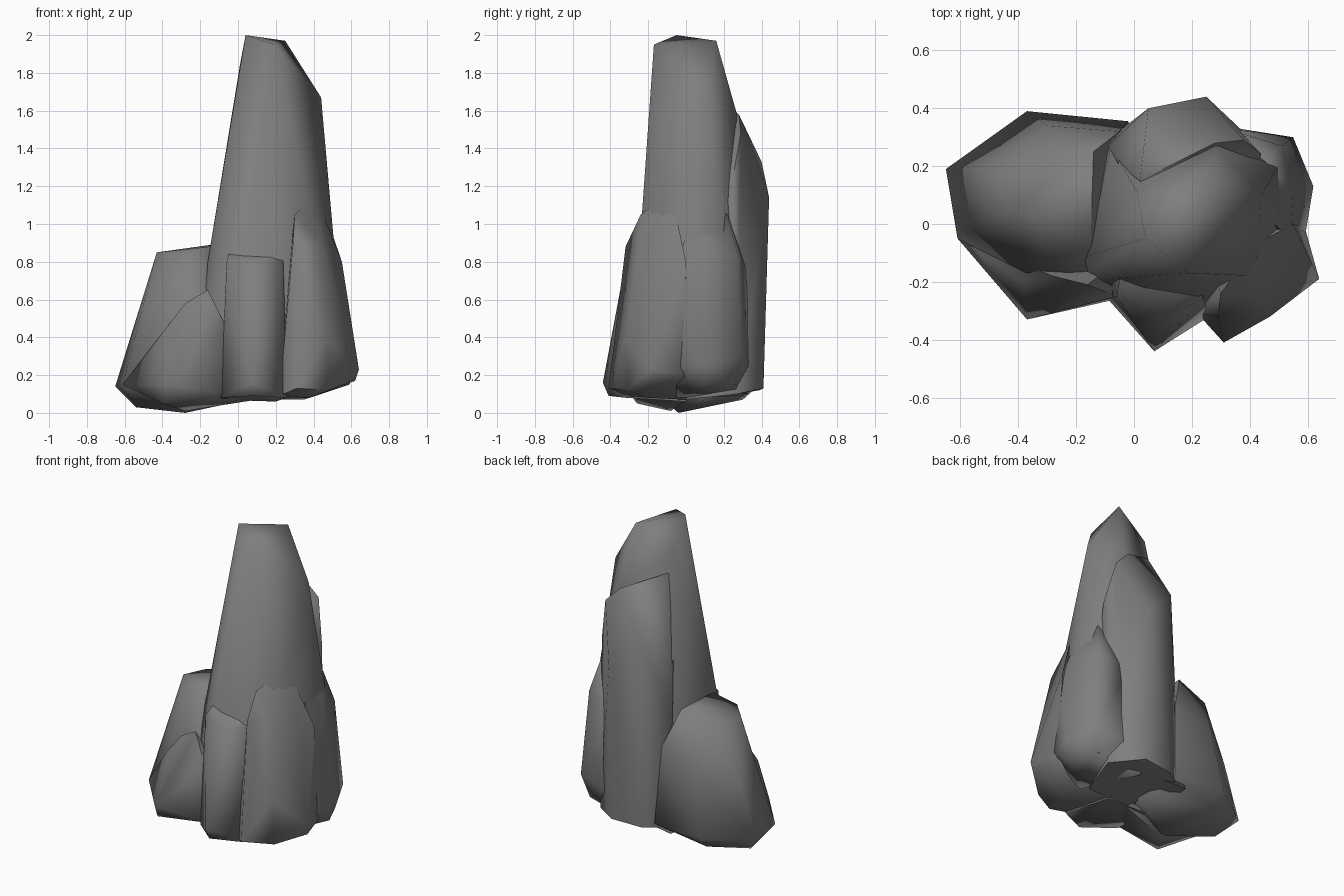
import bpy, bmesh, math

stone = bpy.data.materials.new("grey stone")
stone.diffuse_color = (0.21, 0.21, 0.21, 1)


def rock(name, points, angle=70):
    """Faceted boulder: the convex hull of a few corner points, softly shaded."""
    bm = bmesh.new()
    for p in points:
        bm.verts.new(p)
    bmesh.ops.convex_hull(bm, input=bm.verts)
    loose = [v for v in bm.verts if not v.link_faces]
    bmesh.ops.delete(bm, geom=loose, context='VERTS')
    bmesh.ops.dissolve_limit(bm, angle_limit=math.radians(3), verts=bm.verts, edges=bm.edges)
    bmesh.ops.recalc_face_normals(bm, faces=bm.faces)
    me = bpy.data.meshes.new(name)
    bm.to_mesh(me)
    bm.free()
    ob = bpy.data.objects.new(name, me)
    bpy.context.collection.objects.link(ob)
    me.materials.append(stone)
    bpy.ops.object.select_all(action='DESELECT')
    ob.select_set(True)
    bpy.context.view_layer.objects.active = ob
    bpy.ops.object.shade_smooth_by_angle(angle=math.radians(angle))
    return ob


# Tall central spire
rock("main_spire", [
    (0.04, -0.05, 2.0), (0.25, 0.16, 1.97), (0.19, -0.17, 1.95),
    (0.01, 0.11, 1.84), (0.44, 0.10, 1.67), (0.28, -0.16, 1.55), (0.29, 0.27, 1.58),
    (-0.16, -0.11, 0.8), (-0.08, 0.27, 0.85), (0.05, -0.2, 0.85), (0.42, -0.18, 0.9),
    (-0.21, -0.2, 0.12), (-0.12, 0.33, 0.1), (-0.07, -0.25, 0.12), (0.24, -0.30, 0.1),
    (0.57, -0.02, 0.2), (0.5, 0.26, 0.15), (0.5, 0.2, 0.9)])

# Slab leaning on the back
rock("back_slab", [
    (0.28, 0.28, 1.58), (0.38, 0.29, 1.48), (0.05, 0.40, 1.33), (0.25, 0.44, 1.14),
    (0.44, 0.24, 1.2), (0.02, 0.15, 1.7), (-0.05, 0.2, 1.2), (-0.09, 0.27, 0.85),
    (0.25, 0.41, 0.13), (0.05, 0.39, 0.12), (-0.08, 0.3, 0.12), (0.43, 0.27, 0.1),
    (0.05, 0.0, 0.07), (0.35, 0.0, 0.07)])

# Boulder on the right, towards the back
rock("right_boulder", [
    (0.43, 0.05, 1.15), (0.46, 0.22, 1.05), (0.51, 0.27, 0.85), (0.55, 0.1, 0.8),
    (0.54, -0.05, 0.75), (0.55, 0.30, 0.3), (0.62, 0.13, 0.25), (0.59, -0.05, 0.24),
    (0.36, 0.33, 0.25), (0.32, 0.33, 0.75), (0.52, 0.25, 0.14), (0.59, 0.1, 0.15),
    (0.38, -0.05, 0.08), (0.2, 0.3, 0.09)])

# Boulder on the right, towards the front
rock("front_right_boulder", [
    (0.38, -0.13, 1.13), (0.44, -0.06, 1.08), (0.30, -0.24, 1.05), (0.44, -0.24, 0.9),
    (0.29, -0.32, 0.88), (0.55, 0.0, 0.8), (0.47, -0.32, 0.4),
    (0.64, -0.19, 0.23), (0.62, -0.17, 0.17), (0.31, -0.41, 0.13), (0.48, -0.31, 0.12),
    (0.22, -0.31, 0.09), (0.38, -0.2, 0.08), (0.59, -0.01, 0.2), (0.2, 0.0, 0.07)])

# Narrow shard at the front
rock("front_shard", [
    (-0.05, -0.19, 0.84), (0.22, -0.19, 0.84), (-0.06, -0.25, 0.8), (0.1, -0.32, 0.8), (0.24, -0.26, 0.8),
    (0.07, -0.44, 0.16), (0.08, -0.41, 0.09), (-0.09, -0.26, 0.08), (0.26, -0.32, 0.08),
    (-0.1, 0.0, 0.07), (0.2, 0.0, 0.06)])

# Large boulder on the left
rock("left_boulder", [
    (-0.43, 0.05, 0.85), (-0.38, 0.2, 0.84), (-0.14, 0.25, 0.89), (-0.15, -0.07, 0.88),
    (-0.3, -0.1, 0.83), (-0.53, 0.2, 0.48), (-0.3, 0.34, 0.6), (-0.05, 0.32, 0.65),
    (-0.65, 0.19, 0.14), (-0.61, -0.05, 0.15), (-0.37, 0.39, 0.15), (-0.02, 0.355, 0.15),
    (-0.42, -0.22, 0.2), (-0.15, -0.25, 0.2), (-0.54, 0.1, 0.03), (-0.28, -0.04, 0.0),
    (0.05, 0.1, 0.07), (-0.36, 0.3, 0.07)])

# Low boulder in front of the left one
rock("left_front_boulder", [
    (-0.28, -0.18, 0.58), (-0.16, -0.21, 0.65), (-0.38, -0.2, 0.45), (-0.06, -0.25, 0.45),
    (-0.61, -0.05, 0.15), (-0.37, -0.33, 0.15), (-0.17, -0.27, 0.13), (-0.06, -0.26, 0.1),
    (-0.40, -0.26, 0.05), (-0.28, -0.08, 0.01), (0.1, 0.0, 0.07)])
